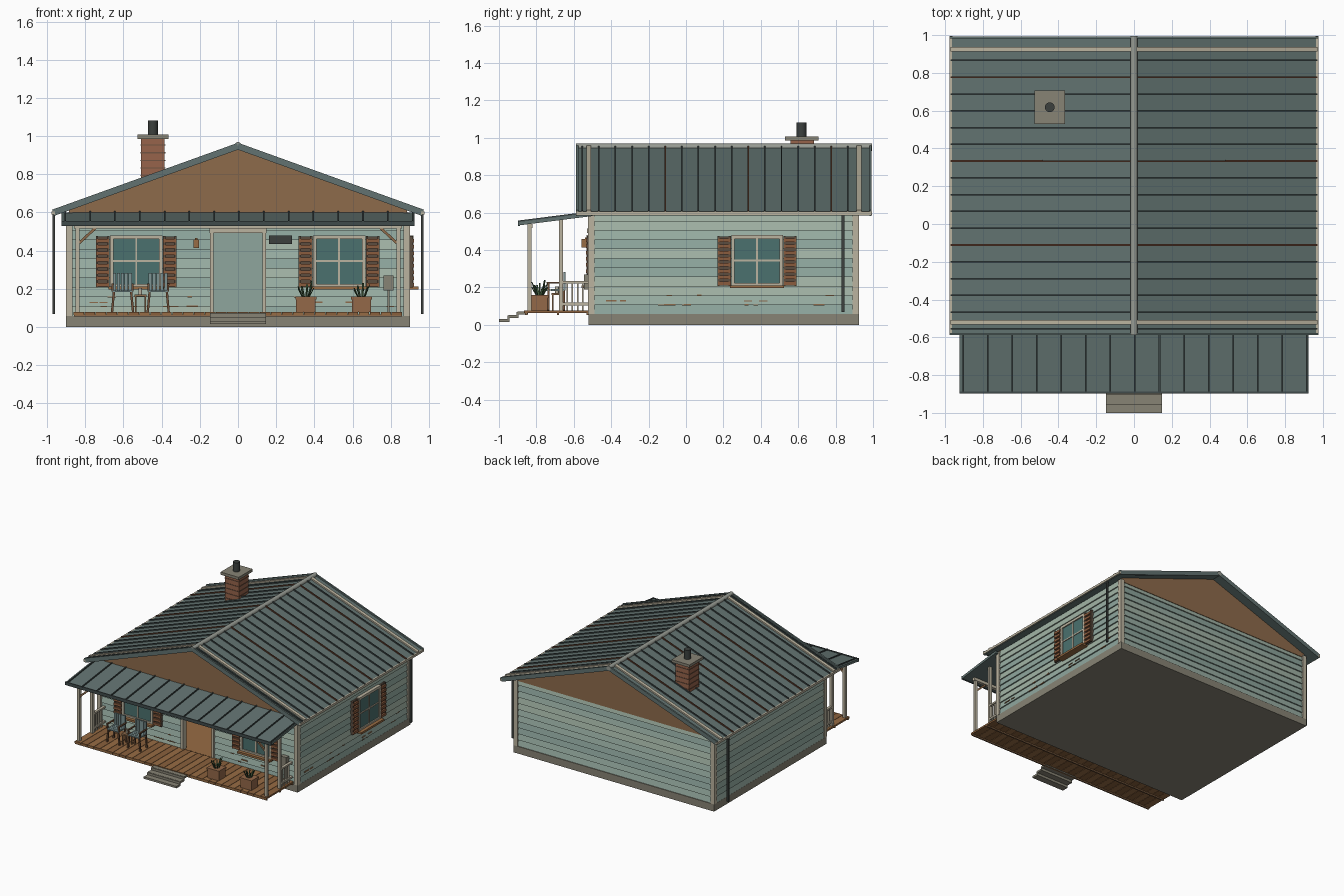
import bpy, bmesh, math, random
from mathutils import Vector, Matrix

if "Cube" in bpy.data.objects:
    bpy.data.objects.remove(bpy.data.objects["Cube"])
random.seed(4)
MATS = {}

def mat(rgb):
    if rgb not in MATS:
        m = bpy.data.materials.new("paint_%d" % len(MATS))
        m.diffuse_color = [(c / 255) ** 2.2 for c in rgb] + [1]
        m.use_nodes = True
        m.node_tree.nodes["Principled BSDF"].inputs["Base Color"].default_value = m.diffuse_color
        MATS[rgb] = m
    return MATS[rgb]

def finish(name, bm, rgb):
    bmesh.ops.recalc_face_normals(bm, faces=bm.faces)
    me = bpy.data.meshes.new(name)
    bm.to_mesh(me)
    bm.free()
    me.materials.append(mat(rgb))
    ob = bpy.data.objects.new(name, me)
    bpy.context.collection.objects.link(ob)
    return ob

def add_box(bm, x0, x1, y0, y1, z0, z1):
    m = Matrix.Translation(((x0+x1)/2, (y0+y1)/2, (z0+z1)/2)) @ Matrix.Diagonal((abs(x1-x0), abs(y1-y0), abs(z1-z0), 1))
    bmesh.ops.create_cube(bm, size=1, matrix=m)

def boxes(name, rgb, *items):
    bm = bmesh.new()
    for b in items:
        add_box(bm, *b)
    return finish(name, bm, rgb)

def beams(name, rgb, *items):
    # each item: start, end, width, height
    bm = bmesh.new()
    for p0, p1, w, h in items:
        p0, p1 = Vector(p0), Vector(p1)
        d = p1 - p0
        rot = d.to_track_quat('Y', 'Z').to_matrix().to_4x4()
        bmesh.ops.create_cube(bm, size=1, matrix=Matrix.Translation((p0+p1)/2) @ rot @ Matrix.Diagonal((w, d.length, h, 1)))
    return finish(name, bm, rgb)

def add_prism(bm, pts, axis, a, b):
    # axis 'y': pts are (x, z); axis 'x': pts are (y, z)
    f = (lambda p, t: (p[0], t, p[1])) if axis == 'y' else (lambda p, t: (t, p[0], p[1]))
    lo = [bm.verts.new(f(p, a)) for p in pts]
    hi = [bm.verts.new(f(p, b)) for p in pts]
    bm.faces.new(lo)
    bm.faces.new(hi[::-1])
    for i in range(len(pts)):
        j = (i + 1) % len(pts)
        bm.faces.new((lo[i], lo[j], hi[j], hi[i]))

def prism(name, rgb, pts, axis, a, b):
    bm = bmesh.new()
    add_prism(bm, pts, axis, a, b)
    return finish(name, bm, rgb)

def cyl(name, rgb, r, p0, p1, n=16):
    bm = bmesh.new()
    p0, p1 = Vector(p0), Vector(p1)
    d = p1 - p0
    m = Matrix.Translation((p0+p1)/2) @ d.to_track_quat('Z', 'Y').to_matrix().to_4x4()
    bmesh.ops.create_cone(bm, cap_ends=True, segments=n, radius1=r, radius2=r, depth=d.length, matrix=m)
    ob = finish(name, bm, rgb)
    for p in ob.data.polygons:
        p.use_smooth = len(p.vertices) == 4
    return ob

CREAM, ROOF, SEAM, RUST = (186, 178, 158), (98, 114, 112), (66, 76, 76), (98, 66, 50)
WOOD, BROWN, STONE, DARK = (150, 108, 70), (140, 106, 76), (134, 130, 116), (62, 66, 64)
GLASS, BRICK = (76, 112, 110), (150, 100, 76)
SIDING = [(152, 174, 163), (141, 165, 156), (160, 178, 164)]
SIDES = (-1, 1)

# Foundation and inner floor
boxes("foundation", STONE, (-.9, .9, -.52, .925, 0, .058))
boxes("inner_floor", WOOD, (-.87, .87, -.5, .89, .058, .07))

# Wall shell with an open doorway
boxes("wall_shell", SIDING[1], (-.885, -.865, -.5, .905, .058, .61), (.865, .885, -.5, .905, .058, .61),
      (-.88, .88, .885, .905, .058, .61), (-.88, -.13, -.5, -.48, .058, .61),
      (.13, .88, -.5, -.48, .058, .61), (-.14, .14, -.5, -.48, .5, .61))

# Lapped siding boards on all four walls
bms = [bmesh.new() for _ in SIDING]
N, H = 11, .545 / 11
for i in range(N):
    z = .058 + i * H
    def board(face, out, axis, a, b):
        pts = [(face, z), (face + out * .014, z), (face + out * .004, z + H), (face, z + H)]
        add_prism(random.choice(bms), pts, axis, a, b)
    for s in SIDES:
        board(s * .885, s, 'y', -.5, .905)
    board(.905, 1, 'x', -.88, .88)
    if z + H < .52:
        board(-.5, -1, 'x', -.88, -.135)
        board(-.5, -1, 'x', .135, .88)
    else:
        board(-.5, -1, 'x', -.88, .88)
for k, bm in enumerate(bms):
    finish("siding_boards_%d" % (k + 1), bm, SIDING[k])

# Worn paint chips on the front and right walls
chips = []
for k in range(14):
    z, w, t = random.choice((.105, .125, .155)), random.uniform(.02, .07), random.uniform(.004, .008)
    y, x = random.uniform(-.45, .75), random.choice(SIDES) * random.uniform(.2, .78)
    chips += [(.88, .9, y, y + w, z, z + t), (x, x + w, -.516, -.49, z, z + t)]
boxes("paint_chips", BROWN, *chips)

# Corner boards
boxes("corner_boards", CREAM, *[(s * .868, s * .902, y0, y1, .058, .6) for s in SIDES for y0, y1 in ((-.523, -.488), (.89, .925))])

# Gables
def top(x):
    return .953 - .36 * abs(x)
gab = [(-.885, .585), (.885, .585), (.885, top(.885) - .012), (0, top(0) - .012), (-.885, top(.885) - .012)]
prism("front_gable", BROWN, gab, 'y', -.512, -.48)
prism("back_gable", BROWN, gab, 'y', .885, .917)

# Main roof, standing seams, cream battens, ridge and eave trim
E = .968
prism("main_roof", ROOF, [(0, top(0)), (E, top(E)), (E, top(E) - .02), (0, top(0) - .022), (-E, top(E) - .02), (-E, top(E))], 'y', -.585, .99)
def slope(y, w, h, lift=.0):
    return [((0, y, top(0) + lift), (s * E, y, top(E) + lift), w, h) for s in SIDES]
ys = [-.555 + .0888 * i for i in range(18)]
rusty = (5, 10, 15)
beams("roof_seams", SEAM, *[b for i, y in enumerate(ys) if i not in rusty and i < 17 for b in slope(y, .008, .018)])
beams("rusty_seams", RUST, *[b for i in rusty for b in slope(ys[i], .009, .018)])
beams("roof_battens", CREAM, *(slope(-.52, .026, .022) + slope(.925, .026, .022)))
beams("rake_edges", ROOF, *(slope(-.582, .012, .034, -.006) + slope(.987, .012, .034, -.006)))
cyl("ridge_cap", (150, 154, 146), .019, (0, -.588, .95), (0, .994, .95))
boxes("eave_trim", CREAM, *[(s * .96, s * .976, -.588, .994, .588, .606) for s in SIDES])
boxes("downspouts", DARK, *[(s * .958, s * .972, .832, .848, .068, .59) for s in SIDES])

# Chimney
boxes("chimney_stack", BRICK, (-.508, -.384, .56, .685, .7, .988))
boxes("chimney_mortar", (112, 84, 68), *[(-.511, -.381, .557, .688, z, z + .006) for z in (.79, .83, .87, .91, .95)])
boxes("chimney_cap", STONE, (-.527, -.365, .53, .708, .986, 1.008))
cyl("flue_pipe", DARK, .026, (-.446, .618, 1.0), (-.446, .618, 1.082), 20)

# Porch roof
PX = .925
prism("porch_roof", ROOF, [(-.895, .532), (-.895, .55), (-.5, .6), (-.5, .582)], 'x', -PX, PX)
beams("porch_roof_seams", SEAM, *[((-.905 + .13 * i, -.897, .551), (-.905 + .13 * i, -.5, .601), .008, .014) for i in range(15)])
boxes("porch_fascia", SEAM, (-PX, PX, -.897, -.887, .53, .556))
boxes("porch_beam", CREAM, (-.86, .86, -.848, -.822, .517, .54))

# Porch deck planks, joists and steps
planks = [(-.862 + i * .0575, -.862 + i * .0575 + .0545, -.865, -.515, .064, .078) for i in range(30)]
boxes("deck_planks_light", WOOD, *planks[::2])
boxes("deck_planks_dark", (136, 96, 62), *planks[1::2])
boxes("deck_joists", BROWN, *[(-.86, .86, y, y + .012, .054, .065) for y in (-.86, -.69, -.532)])
boxes("porch_steps", STONE, *[(-.147, .147, -1 + .05 * i, -.945 + .05 * i, .016 + .02 * i, .032 + .02 * i) for i in range(3)],
      *[(-.147, .147, -.955 + .05 * i, -.945 + .05 * i, .016 + .02 * i, .05 + .02 * i) for i in range(2)])

# Posts, braces and side railings
boxes("porch_posts", CREAM, *[(s * .83, s * .852, y - .011, y + .011, .078, z) for s in SIDES for y, z in ((-.836, .54), (-.668, .562))])
beams("post_braces", BROWN, *[((s * .832, -.836, .44), (s * .745, -.836, .52), .014, .014) for s in SIDES])
rails, bal = [], []
for s in SIDES:
    rails += [(s * .83, s * .852, -.67, -.515, z, z + .014) for z in (.105, .222)]
    bal += [(s * .836, s * .846, y, y + .009, .078, .225) for y in (-.64, -.612, -.584, -.556)]
boxes("side_rails", CREAM, *rails)
boxes("balusters", CREAM, *bal)

# Door casing
boxes("door_casing", CREAM, (-.147, -.128, -.525, -.475, .07, .515), (.128, .147, -.525, -.475, .07, .515), (-.15, .15, -.528, -.475, .492, .515))

# Windows: built in local (across, out, up) and placed on a wall
def window(label, place):
    def put(name, rgb, *items):
        boxes(label + "_" + name, rgb, *[place(*b) for b in items])
    put("glass", GLASS, (-.125, .125, 0, .018, .22, .468))
    put("frame", CREAM, (-.138, -.12, 0, .028, .21, .48), (.12, .138, 0, .028, .21, .48), (-.138, .138, 0, .028, .46, .48),
        (-.138, .138, 0, .028, .21, .225), (-.005, .005, 0, .024, .22, .47), (-.12, .12, 0, .024, .34, .35))
    put("sill", WOOD, (-.145, .145, 0, .055, .196, .212))
    back, slats = [], []
    for s in SIDES:
        back += [(s * .14, s * .152, 0, .024, .207, .476), (s * .2, s * .212, 0, .024, .207, .476), (s * .145, s * .207, 0, .016, .21, .474)]
        slats += [(s * .142, s * .21, .01, .03, .212 + .033 * i, .231 + .033 * i) for i in range(8)]
    put("shutters", (92, 78, 66), *back)
    put("louvers", (138, 92, 64), *slats)
for label, cx in (("left_window", -.533), ("right_window", .53)):
    window(label, lambda a, b, o0, o1, z0, z1: (cx + a, cx + b, -.505 - o1, -.505 - o0, z0, z1))
window("side_window", lambda a, b, o0, o1, z0, z1: (.892 + o0, .892 + o1, .38 + a, .38 + b, z0, z1))

# Wall fittings
boxes("porch_lamp", WOOD, (-.232, -.205, -.558, -.53, .415, .458), (-.225, -.212, -.54, -.505, .44, .466))
boxes("wall_plaque", DARK, (.163, .282, -.527, -.505, .434, .48))
boxes("meter_box", STONE, (.762, .815, -.545, -.505, .19, .27))
boxes("meter_conduit", STONE, (.784, .794, -.525, -.505, .078, .19))

# Porch chairs and small table
for label, cx in (("left_chair", -.605), ("right_chair", -.418)):
    boxes(label + "_slats", (124, 146, 146), *[(cx - .05 + .0205 * i, cx - .05 + .0205 * i + .017, -.655, -.643, .185, .284) for i in range(5)],
          *[(cx - .052, cx + .052, -.745 + .024 * i, -.725 + .024 * i, .182, .191) for i in range(4)])
    legs = [((cx + s * .045, y, .185), (cx + s * .055, y, .078), .012, .012) for s in SIDES for y in (-.735, -.652)]
    arms = [((cx + s * .052, -.745, .225), (cx + s * .052, -.648, .225), .012, .008) for s in SIDES]
    posts = [((cx + s * .052, -.735, .185), (cx + s * .052, -.735, .225), .01, .01) for s in SIDES]
    beams(label + "_frame", (112, 82, 60), *(legs + arms + posts))
boxes("side_table", BROWN, (-.543, -.48, -.72, -.66, .16, .17), *[(x, x + .008, y, y + .008, .078, .16) for x in (-.54, -.491) for y in (-.716, -.672)])
cyl("table_cup", CREAM, .01, (-.512, -.69, .17), (-.512, -.69, .205), 10)

# Planters with leaves
for label, cx in (("left_planter", .355), ("right_planter", .648)):
    boxes(label, (146, 104, 74), (cx - .05, cx + .05, -.825, -.74, .078, .15), (cx - .055, cx + .055, -.83, -.735, .145, .16))
    leaves = []
    for i in range(9):
        a = i * math.tau / 9
        leaves.append(((cx + .015 * math.cos(a), -.782 + .015 * math.sin(a), .15),
                       (cx + .042 * math.cos(a), -.782 + .042 * math.sin(a), random.uniform(.19, .24)), .009, .004))
    beams(label + "_leaves", (66, 92, 62), *leaves)
